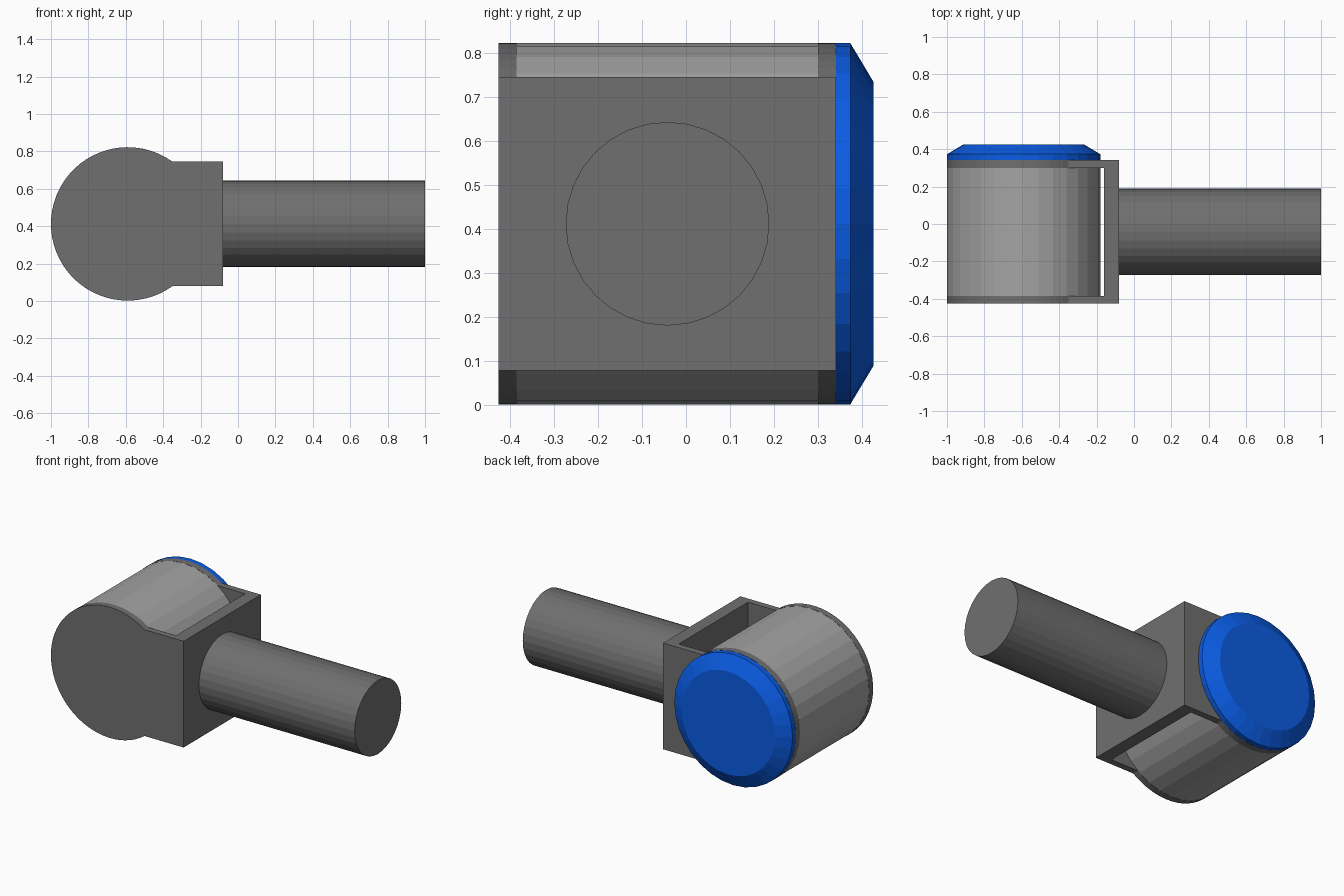
import bpy, bmesh, math

if "Cube" in bpy.data.objects:
    bpy.data.objects.remove(bpy.data.objects["Cube"])

CX, CZ, R = -0.59, 0.412, 0.41     # pivot axis position and head radius
HALF = 0.333                       # half height of the square end of the yoke


def material(name, r, g, b):
    mat = bpy.data.materials.new(name)
    mat.diffuse_color = (r, g, b, 1)
    mat.use_nodes = True
    mat.node_tree.nodes["Principled BSDF"].inputs["Base Color"].default_value = mat.diffuse_color
    return mat


dark = material("dark_grey", 0.16, 0.16, 0.16)
mid = material("mid_grey", 0.37, 0.37, 0.37)
blue = material("blue", 0.003, 0.107, 0.78)


def loft(name, rings, mat):
    """Skin a list of equal-length point rings and cap both ends."""
    bm = bmesh.new()
    loops = [[bm.verts.new(p) for p in ring] for ring in rings]
    n = len(loops[0])
    for a, b in zip(loops, loops[1:]):
        for i in range(n):
            j = (i + 1) % n
            bm.faces.new((a[i], a[j], b[j], b[i]))
    bm.faces.new(loops[0])
    bm.faces.new(loops[-1])
    bmesh.ops.recalc_face_normals(bm, faces=bm.faces)
    me = bpy.data.meshes.new(name)
    bm.to_mesh(me)
    bm.free()
    me.materials.append(mat)
    ob = bpy.data.objects.new(name, me)
    bpy.context.collection.objects.link(ob)
    return ob


def circle(r, n=32):
    return [(r * math.cos(2 * math.pi * i / n), r * math.sin(2 * math.pi * i / n))
            for i in range(n)]


def turned_y(name, stations, mat):
    """Round part along the pivot axis from (y, radius) stations."""
    return loft(name, [[(CX + u, y, CZ + v) for u, v in circle(r)]
                       for y, r in stations], mat)


# Yoke: keyhole-shaped profile extruded in y, then slotted for the drum
a0 = math.asin(HALF / R)
steps = 48
outline = [(CX + R * math.cos(a), CZ + R * math.sin(a))
           for a in (a0 + (2 * math.pi - 2 * a0) * i / steps for i in range(steps + 1))]
outline += [(-0.08, CZ - HALF), (-0.08, CZ + HALF)]
yoke = loft("yoke", [[(x, y, z) for x, z in outline] for y in (-0.425, 0.341)], dark)

slot = loft("slot_cutter", [[(x, y, z) for x, z in ((-1.2, -0.3), (-0.16, -0.3),
                                                    (-0.16, 1.1), (-1.2, 1.1))]
                            for y in (-0.385, 0.30)], dark)
slot.hide_render = True
slot.hide_set(True)
cut = yoke.modifiers.new("slot", 'BOOLEAN')
cut.operation = 'DIFFERENCE'
cut.solver = 'EXACT'
cut.object = slot

# Drum held between the two cheeks
turned_y("drum", [(-0.385, R), (0.30, R)], mid)

# Blue chamfered end cap
turned_y("end_cap", [(0.341, R), (0.373, R), (0.425, 0.323)], blue)

# Shaft
loft("shaft", [[(x, -0.042 + u, CZ + v) for u, v in circle(0.231)]
               for x in (-0.08, 1.0)], dark)
